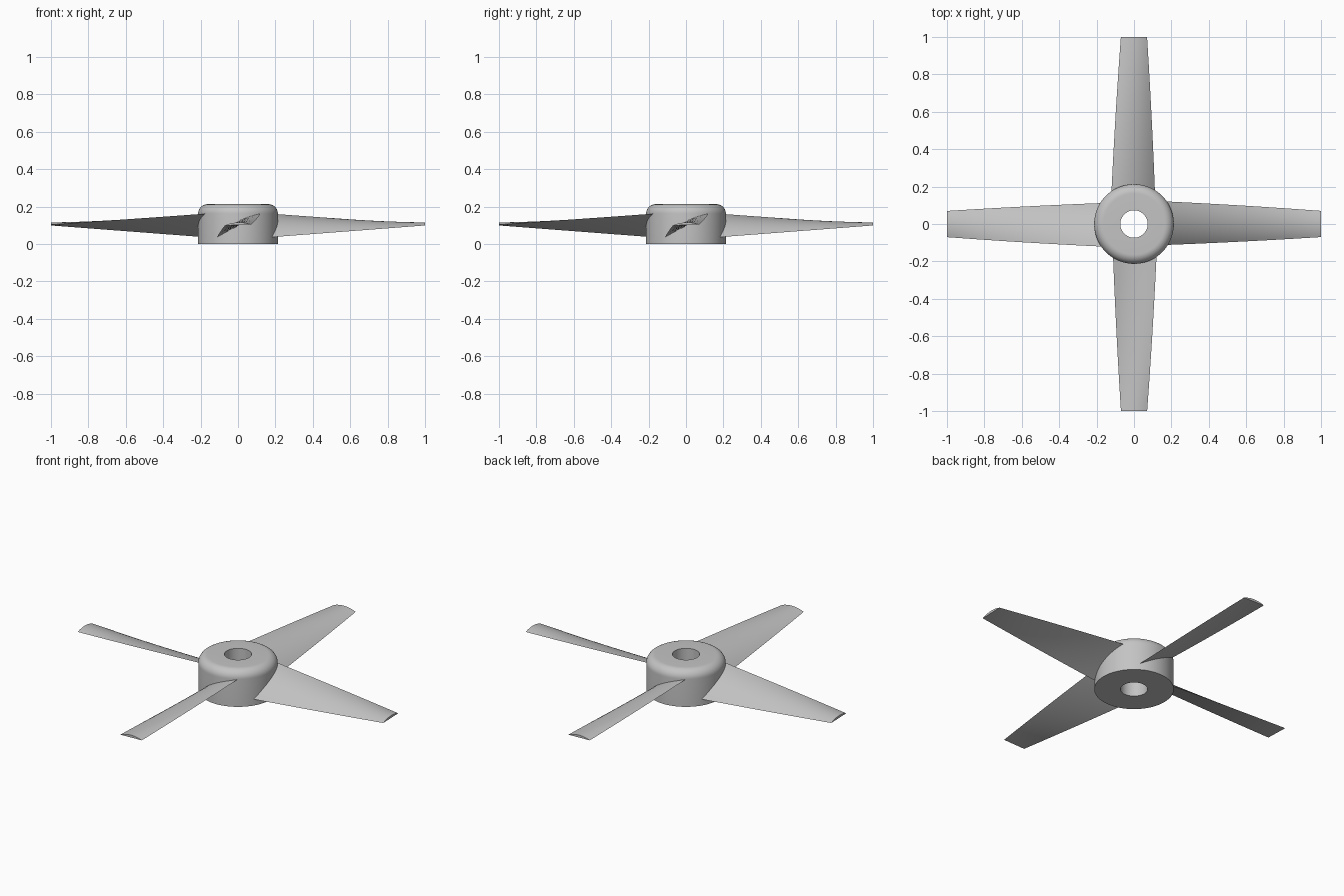
import bpy, bmesh, math
from mathutils import Matrix

cube = bpy.data.objects.get("Cube")
if cube:
    bpy.data.objects.remove(cube, do_unlink=True)

grey = bpy.data.materials.new("plain_grey")
grey.use_nodes = True
grey.diffuse_color = (0.55, 0.55, 0.55, 1)
grey.node_tree.nodes["Principled BSDF"].inputs["Base Color"].default_value = (0.55, 0.55, 0.55, 1)

MID_Z = 0.107


def finish(bm, name):
    bmesh.ops.recalc_face_normals(bm, faces=bm.faces)
    mesh = bpy.data.meshes.new(name)
    bm.to_mesh(mesh)
    bm.free()
    mesh.materials.append(grey)
    obj = bpy.data.objects.new(name, mesh)
    bpy.context.scene.collection.objects.link(obj)
    bpy.ops.object.select_all(action="DESELECT")
    obj.select_set(True)
    bpy.context.view_layer.objects.active = obj
    bpy.ops.object.shade_smooth_by_angle(angle=math.radians(35))
    return obj


def bridge(bm, a, b):
    n = len(a)
    for i in range(n):
        bm.faces.new((a[i], a[(i + 1) % n], b[(i + 1) % n], b[i]))


# Hub: turned ring with a bore and a rounded upper rim
def make_hub(radius=0.213, bore=0.073, height=0.213, fillet=0.05, sides=96):
    profile = [(bore, 0), (radius, 0)]
    for i in range(11):
        a = math.pi / 2 * i / 10
        profile.append((radius - fillet + fillet * math.cos(a),
                        height - fillet + fillet * math.sin(a)))
    profile.append((bore, height))
    bm = bmesh.new()
    rings = []
    for r, z in profile:
        rings.append([bm.verts.new((r * math.cos(t), r * math.sin(t), z))
                      for t in (math.tau * i / sides for i in range(sides))])
    for i, ring in enumerate(rings):
        bridge(bm, ring, rings[(i + 1) % len(rings)])
    return finish(bm, "hub")


# Blade: tapering, twisting section with a flat underside and a bowed top
def make_blade(index, start=0.13, end=1.0, stations=24, steps=12):
    bm = bmesh.new()
    sections = []
    for s in range(stations + 1):
        x = start + (end - start) * s / stations
        t = (x - 0.2) / 0.8
        half_y = 0.115 - 0.035 * t - 0.01 * t * t
        half_z = 0.061 - 0.059 * t
        thick = 0.022 - 0.008 * t
        chord = math.hypot(half_y, half_z)
        ny, nz = -half_z / chord, half_y / chord
        us = [-1 + 2 * i / steps for i in range(steps + 1)]
        outline = [(u, -0.4) for u in us]
        outline += [(u, 0.6 - u * u) for u in reversed(us[1:-1])]
        sections.append([bm.verts.new((x, u * half_y + h * thick * ny,
                                       MID_Z + u * half_z + h * thick * nz))
                         for u, h in outline])
    for a, b in zip(sections, sections[1:]):
        bridge(bm, a, b)
    bm.faces.new(sections[0])
    bm.faces.new(sections[-1])
    bm.transform(Matrix.Rotation(index * math.pi / 2, 4, "Z"))
    return finish(bm, f"blade_{index + 1}")


make_hub()
for k in range(4):
    make_blade(k)
